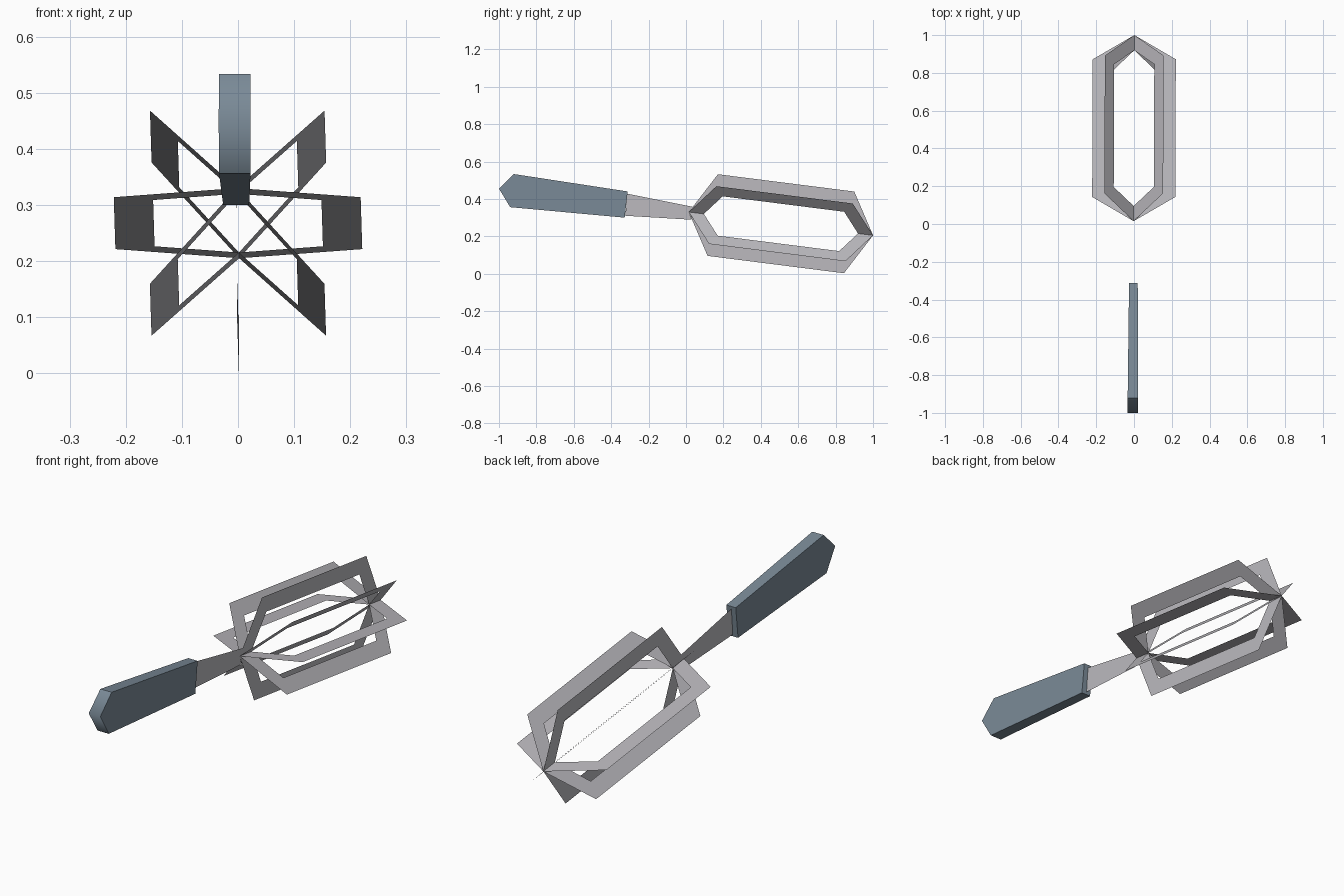
import bpy, bmesh, math
from mathutils import Vector

if "Cube" in bpy.data.objects:
    bpy.data.objects.remove(bpy.data.objects["Cube"])


def material(name, rgb):
    m = bpy.data.materials.new(name)
    m.diffuse_color = (*rgb, 1.0)
    m.use_nodes = True
    m.node_tree.nodes["Principled BSDF"].inputs["Base Color"].default_value = m.diffuse_color
    return m


steel = material("brushed_steel", (0.50, 0.49, 0.52))
grip = material("blue_grey_grip", (0.195, 0.255, 0.31))


def centre_x(y):
    # the whole tool is turned very slightly sideways
    return 0.004 * y - 0.002


def finish(name, bm, mat):
    mesh = bpy.data.meshes.new(name)
    bm.to_mesh(mesh)
    bm.free()
    mesh.materials.append(mat)
    obj = bpy.data.objects.new(name, mesh)
    bpy.context.collection.objects.link(obj)
    return obj


# Wire loops: flat hexagonal sheets fanned around the whisk axis
start, end = Vector((0, 0.015, 0.33)), Vector((0, 1.0, 0.205))
axis = (end - start).normalized()
up = Vector((1, 0, 0)).cross(axis)
length = (end - start).length
outer = [(0, 0), (0.129, 0.22), (length - 0.129, 0.22), (length, 0)]
inner = [(0.081, 0), (0.169, 0.15), (length - 0.169, 0.15), (length - 0.081, 0)]


def place(a, r, angle):
    p = start + axis * a + (up * math.cos(angle) + Vector((1, 0, 0)) * math.sin(angle)) * r
    p.x += centre_x(p.y)
    return p


for i in range(4):
    bm = bmesh.new()
    for half in (0, math.pi):
        angle = math.radians(45 * i) + half
        o = [bm.verts.new(place(a, r, angle)) for a, r in outer]
        n = [bm.verts.new(place(a, r, angle)) for a, r in inner]
        for k in range(3):
            bm.faces.new((o[k], o[k + 1], n[k + 1], n[k]))
    bmesh.ops.remove_doubles(bm, verts=bm.verts, dist=1e-5)
    bmesh.ops.recalc_face_normals(bm, faces=bm.faces)
    finish(f"whisk_loop_{i + 1}", bm, steel)

# Tang: one flat sheet joining the grip to the loops
bm = bmesh.new()
tang = [(-0.315, 0.428), (0.04, 0.357), (0.015, 0.33), (0.03, 0.289), (-0.324, 0.310)]
bm.faces.new([bm.verts.new((centre_x(y), y, z)) for y, z in tang])
finish("tang", bm, steel)

# Grip: side profile given thickness, narrowing towards the tang
profile = [(-1.0, 0.455), (-0.92, 0.533), (-0.312, 0.44), (-0.328, 0.30), (-0.94, 0.356)]
bm = bmesh.new()
sides = []
for s in (-1, 1):
    sides.append([bm.verts.new((centre_x(y) + s * (0.0205 - 0.008 * y), y, z))
                  for y, z in profile])
left, right = sides
bm.faces.new(left)
bm.faces.new(right[::-1])
count = len(profile)
for k in range(count):
    j = (k + 1) % count
    f = bm.faces.new((left[k], right[k], right[j], left[j]))
    f.smooth = k in (0, count - 1)      # rounded shading on the butt
bmesh.ops.recalc_face_normals(bm, faces=bm.faces)
for e in bm.edges:
    e.smooth = set(e.verts) == {left[0], right[0]}
finish("grip", bm, grip)
